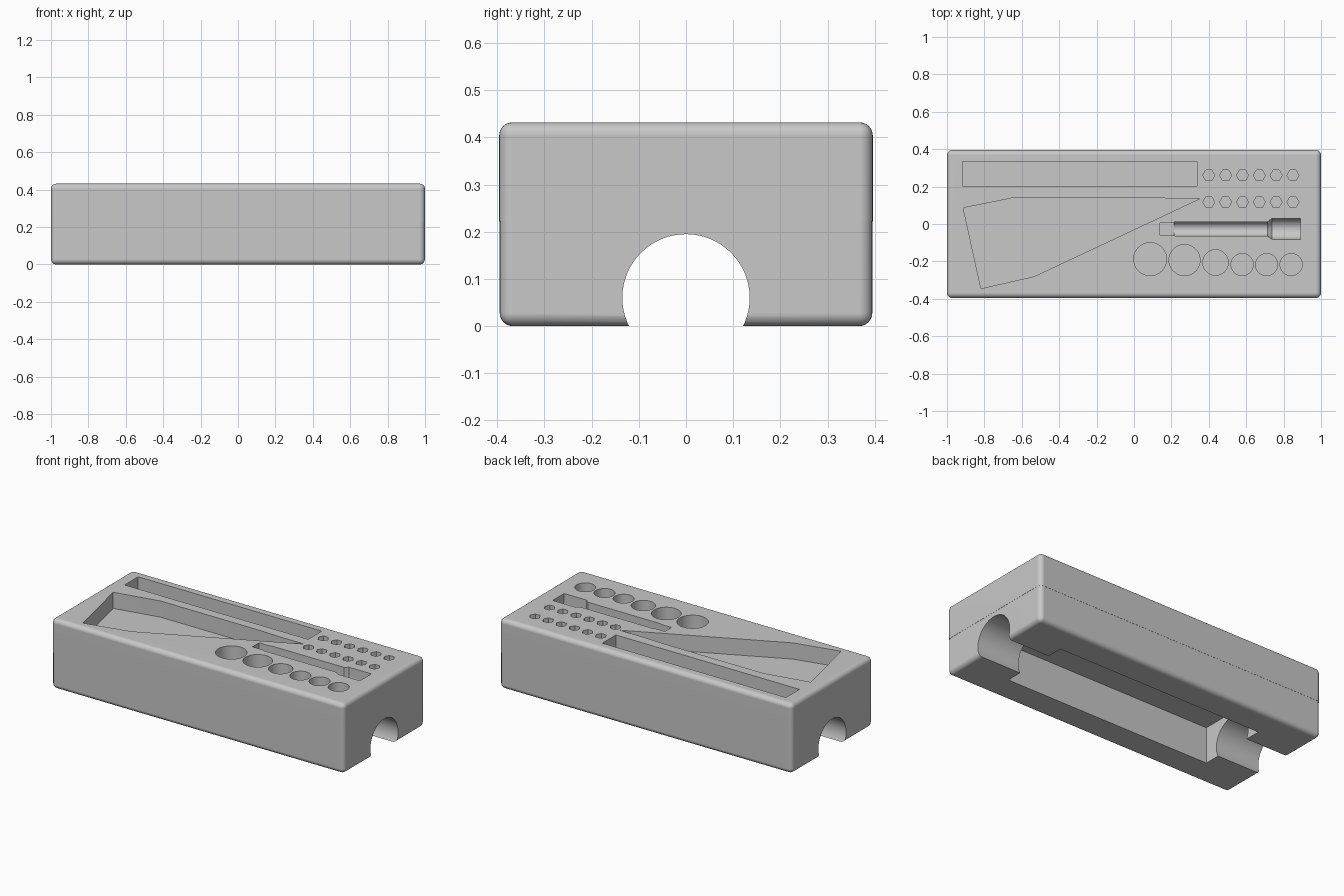
import bpy, bmesh, math

if "Cube" in bpy.data.objects:
    bpy.data.objects.remove(bpy.data.objects["Cube"], do_unlink=True)

TOP, SEAM, HALF_Y, FILLET = 0.432, 0.222, 0.396, 0.028

grey = bpy.data.materials.new("plain_grey")
grey.use_nodes = True
grey.diffuse_color = (0.58, 0.58, 0.58, 1)
grey.node_tree.nodes["Principled BSDF"].inputs["Base Color"].default_value = (0.58, 0.58, 0.58, 1)


def loft(name, rings):
    """Closed solid through a list of equal-length rings."""
    bm = bmesh.new()
    loops = [[bm.verts.new(p) for p in ring] for ring in rings]
    for a, b in zip(loops, loops[1:]):
        for i in range(len(a)):
            j = (i + 1) % len(a)
            bm.faces.new((a[i], a[j], b[j], b[i]))
    bm.faces.new(loops[0])
    bm.faces.new(loops[-1])
    bmesh.ops.recalc_face_normals(bm, faces=bm.faces)
    mesh = bpy.data.meshes.new(name)
    bm.to_mesh(mesh)
    bm.free()
    mesh.materials.append(grey)
    ob = bpy.data.objects.new(name, mesh)
    bpy.context.collection.objects.link(ob)
    return ob


def prism(name, outline, z0, z1):
    return loft(name, [[(x, y, z) for x, y in outline] for z in (z0, z1)])


def rect(x0, x1, y0, y1):
    return [(x0, y0), (x1, y0), (x1, y1), (x0, y1)]


def ngon(cx, cy, r, n):
    return [(cx + r * math.cos(math.tau * i / n), cy + r * math.sin(math.tau * i / n))
            for i in range(n)]


def select(ob):
    bpy.ops.object.select_all(action='DESELECT')
    ob.select_set(True)
    bpy.context.view_layer.objects.active = ob


def cut(target, cutter):
    cutter.hide_render = True
    select(target)
    mod = target.modifiers.new("cut", 'BOOLEAN')
    mod.operation = 'DIFFERENCE'
    mod.solver = 'EXACT'
    mod.object = cutter
    bpy.ops.object.modifier_apply(modifier=mod.name)
    bpy.data.objects.remove(cutter, do_unlink=True)


def rounded_half(name, inset, z0, z1, outer_z):
    """Half of the case, filleted on its corners and outer rim."""
    hx, hy = 1 - inset, HALF_Y - inset
    ob = prism(name, rect(-hx, hx, -hy, hy), z0, z1)
    bm = bmesh.new()
    bm.from_mesh(ob.data)
    edges = [e for e in bm.edges
             if abs(e.verts[0].co.z - e.verts[1].co.z) > 0.01
             or all(abs(v.co.z - outer_z) < 0.001 for v in e.verts)]
    bmesh.ops.bevel(bm, geom=edges, offset=FILLET, segments=6, profile=0.5, affect='EDGES')
    bm.to_mesh(ob.data)
    bm.free()
    return ob


def finish(ob):
    select(ob)
    bpy.ops.object.shade_smooth_by_angle(angle=math.radians(30))
    mod = ob.modifiers.new("weighted_normals", 'WEIGHTED_NORMAL')
    mod.keep_sharp = True


upper = rounded_half("upper_tray", 0, SEAM, TOP, TOP)
lower = rounded_half("lower_base", 0.001, 0, SEAM, 0)
ABOVE, FLOOR = TOP + 0.05, TOP - 0.1

# Long slot and wedge-shaped pocket
cut(upper, prism("long_slot", rect(-0.916, 0.338, 0.202, 0.334), FLOOR, ABOVE))
wedge = [(-0.913, 0.086), (-0.63, 0.143), (0.05, 0.143), (0.18, 0.137),
         (0.355, 0.137), (-0.533, -0.28), (-0.818, -0.345)]
cut(upper, prism("wedge_pocket", wedge, FLOOR, ABOVE))

# Two rows of hexagonal bit holes
for y in (0.26, 0.117):
    for i in range(6):
        cut(upper, prism("bit_hole", ngon(0.4 + 0.09 * i, y, 0.032, 6), FLOOR, ABOVE))

# Round socket holes
for x, y, r in [(0.086, -0.188, 0.088), (0.27, -0.193, 0.083), (0.436, -0.206, 0.068),
                (0.578, -0.217, 0.059), (0.709, -0.217, 0.059), (0.84, -0.217, 0.059)]:
    cut(upper, prism("socket_hole", ngon(x, y, r, 48), FLOOR, ABOVE))

# Rounded trough for an extension bar, with a square end
BAR_Y, BAR_Z = -0.026, TOP - 0.055


def trough(x, r):
    arc = [(x, BAR_Y + r * math.cos(a), BAR_Z + r * math.sin(a))
           for a in (math.pi * (1 + i / 20) for i in range(21))]
    return arc + [(x, BAR_Y + r, ABOVE), (x, BAR_Y - r, ABOVE)]


cut(upper, loft("bar_trough", [trough(x, r) for x, r in
                               [(0.21, 0.034), (0.222, 0.038), (0.715, 0.038),
                                (0.738, 0.056), (0.89, 0.056)]]))
cut(upper, prism("bar_square_end", rect(0.14, 0.213, BAR_Y - 0.032, BAR_Y + 0.032),
                 BAR_Z - 0.032, ABOVE))

# Round channel along the base, and a wider opening up to the tray's underside
cut(lower, loft("round_channel", [[(x, y, z) for y, z in ngon(0, 0.06, 0.135, 64)]
                                  for x in (-1.1, 1.1)]))
cut(lower, prism("under_opening", rect(-0.7, 0.71, -0.22, 0.22), -0.05, SEAM + 0.05))

finish(upper)
finish(lower)
